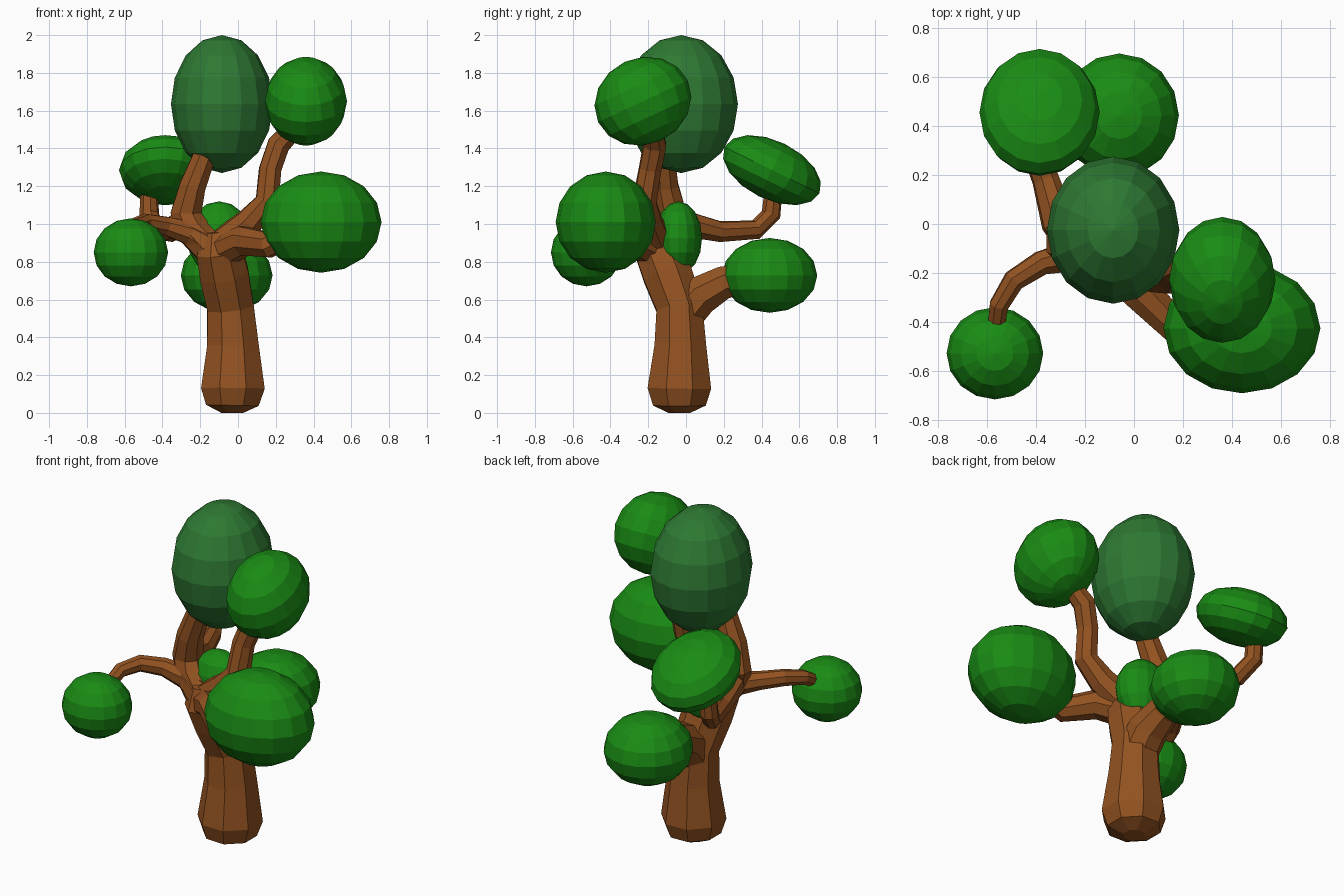
import bpy, bmesh, math
from mathutils import Vector

if "Cube" in bpy.data.objects:
    bpy.data.objects.remove(bpy.data.objects["Cube"])


def material(name, rgb):
    m = bpy.data.materials.new(name)
    m.diffuse_color = (*rgb, 1)
    m.use_nodes = True
    m.node_tree.nodes["Principled BSDF"].inputs["Base Color"].default_value = m.diffuse_color
    return m


BARK = material("bark", (0.29, 0.085, 0.015))
LEAF = material("leaf", (0.01, 0.26, 0.007))
DARK = material("dark_leaf", (0.027, 0.19, 0.033))


def finish(name, bm, mat):
    bmesh.ops.recalc_face_normals(bm, faces=bm.faces)
    me = bpy.data.meshes.new(name)
    bm.to_mesh(me)
    bm.free()
    me.materials.append(mat)
    ob = bpy.data.objects.new(name, me)
    bpy.context.collection.objects.link(ob)
    return ob


def limb(name, pts, sides=8):
    """Tapered tube through (x, y, z, radius) points, frame carried along the path."""
    bm = bmesh.new()
    P = [Vector(p[:3]) for p in pts]
    rings, prev, u = [], None, Vector((1, 0, 0))
    for i, p in enumerate(P):
        t = (P[min(i + 1, len(P) - 1)] - P[max(i - 1, 0)]).normalized()
        if prev is None:
            prev = Vector((0, 0, 1))
        u = prev.rotation_difference(t) @ u
        prev = t
        v = t.cross(u)
        ring = []
        for k in range(sides):
            a = 2 * math.pi * (k + 0.5) / sides
            ring.append(bm.verts.new(p + (u * math.cos(a) + v * math.sin(a)) * pts[i][3] * 1.04))
        rings.append(ring)
    for a, b in zip(rings, rings[1:]):
        for k in range(sides):
            n = (k + 1) % sides
            bm.faces.new((a[k], a[n], b[n], b[k]))
    bm.faces.new(rings[0])
    bm.faces.new(rings[-1])
    return finish(name, bm, BARK)


def foliage(name, center, radii, tilt=0, mat=LEAF):
    """Flat-faced ellipsoid, tilted about x."""
    bm = bmesh.new()
    bmesh.ops.create_uvsphere(bm, u_segments=16, v_segments=8, radius=1)
    bmesh.ops.scale(bm, vec=radii, verts=bm.verts)
    ob = finish(name, bm, mat)
    ob.location = center
    ob.rotation_euler.x = math.radians(tilt)
    return ob


# Trunk, flared foot leaning to the front at the fork
trunk = limb("trunk", [
    (-0.03, -0.035, 0.0, 0.06), (-0.03, -0.035, 0.04, 0.145), (-0.027, -0.035, 0.13, 0.175),
    (-0.027, -0.03, 0.36, 0.142), (-0.04, -0.035, 0.56, 0.128), (-0.075, -0.10, 0.74, 0.135),
    (-0.10, -0.15, 0.86, 0.125), (-0.11, -0.16, 0.96, 0.07)])

# Branches, each rooted inside the trunk
branches = {
    "back_branch": [(-0.04, -0.03, 0.50, 0.11), (-0.04, 0.07, 0.62, 0.11),
                    (-0.05, 0.20, 0.69, 0.09), (-0.06, 0.38, 0.73, 0.07)],
    "right_low_branch": [(-0.10, -0.15, 0.85, 0.09), (0.03, -0.28, 0.91, 0.08),
                         (0.16, -0.41, 0.89, 0.07), (0.30, -0.43, 0.95, 0.06)],
    "right_high_branch": [(-0.09, -0.15, 0.88, 0.09), (0.06, -0.20, 1.01, 0.075),
                          (0.155, -0.22, 1.12, 0.065), (0.17, -0.19, 1.29, 0.06),
                          (0.215, -0.165, 1.42, 0.062), (0.33, -0.18, 1.54, 0.05)],
    "top_branch": [(-0.12, -0.14, 0.84, 0.09), (-0.24, -0.10, 0.97, 0.09),
                   (-0.275, -0.08, 1.06, 0.085), (-0.24, -0.11, 1.20, 0.072),
                   (-0.17, -0.12, 1.38, 0.06), (-0.14, -0.10, 1.46, 0.05)],
    "left_back_branch": [(-0.21, -0.12, 0.95, 0.08), (-0.31, 0.01, 1.0, 0.07),
                         (-0.36, 0.18, 0.96, 0.055), (-0.43, 0.37, 0.97, 0.05),
                         (-0.47, 0.45, 1.05, 0.05), (-0.47, 0.47, 1.24, 0.045)],
    "left_front_branch": [(-0.12, -0.14, 0.87, 0.09), (-0.25, -0.13, 0.95, 0.065),
                          (-0.38, -0.16, 0.99, 0.05), (-0.49, -0.23, 1.01, 0.045),
                          (-0.55, -0.33, 0.99, 0.04), (-0.565, -0.45, 0.92, 0.035)],
}

# Weld the branches into the trunk
bpy.context.view_layer.objects.active = trunk
for name, pts in branches.items():
    ob = limb(name, pts)
    mod = trunk.modifiers.new(name, 'BOOLEAN')
    mod.operation = 'UNION'
    mod.solver = 'EXACT'
    mod.object = ob
    bpy.ops.object.modifier_apply(modifier=mod.name)
    bpy.data.objects.remove(ob)

# Foliage clumps
foliage("top_foliage", (-0.085, -0.025, 1.635), (0.27, 0.30, 0.365), mat=DARK)
foliage("right_high_foliage", (0.36, -0.228, 1.65), (0.217, 0.262, 0.23), 25)
foliage("right_low_foliage", (0.44, -0.425, 1.01), (0.32, 0.265, 0.268))
foliage("left_back_foliage", (-0.385, 0.455, 1.285), (0.245, 0.28, 0.155), -26)
foliage("left_front_foliage", (-0.567, -0.527, 0.85), (0.197, 0.188, 0.18))
foliage("back_foliage", (-0.06, 0.443, 0.728), (0.243, 0.252, 0.198))
foliage("fork_foliage", (-0.10, -0.04, 0.925), (0.17, 0.125, 0.195))
